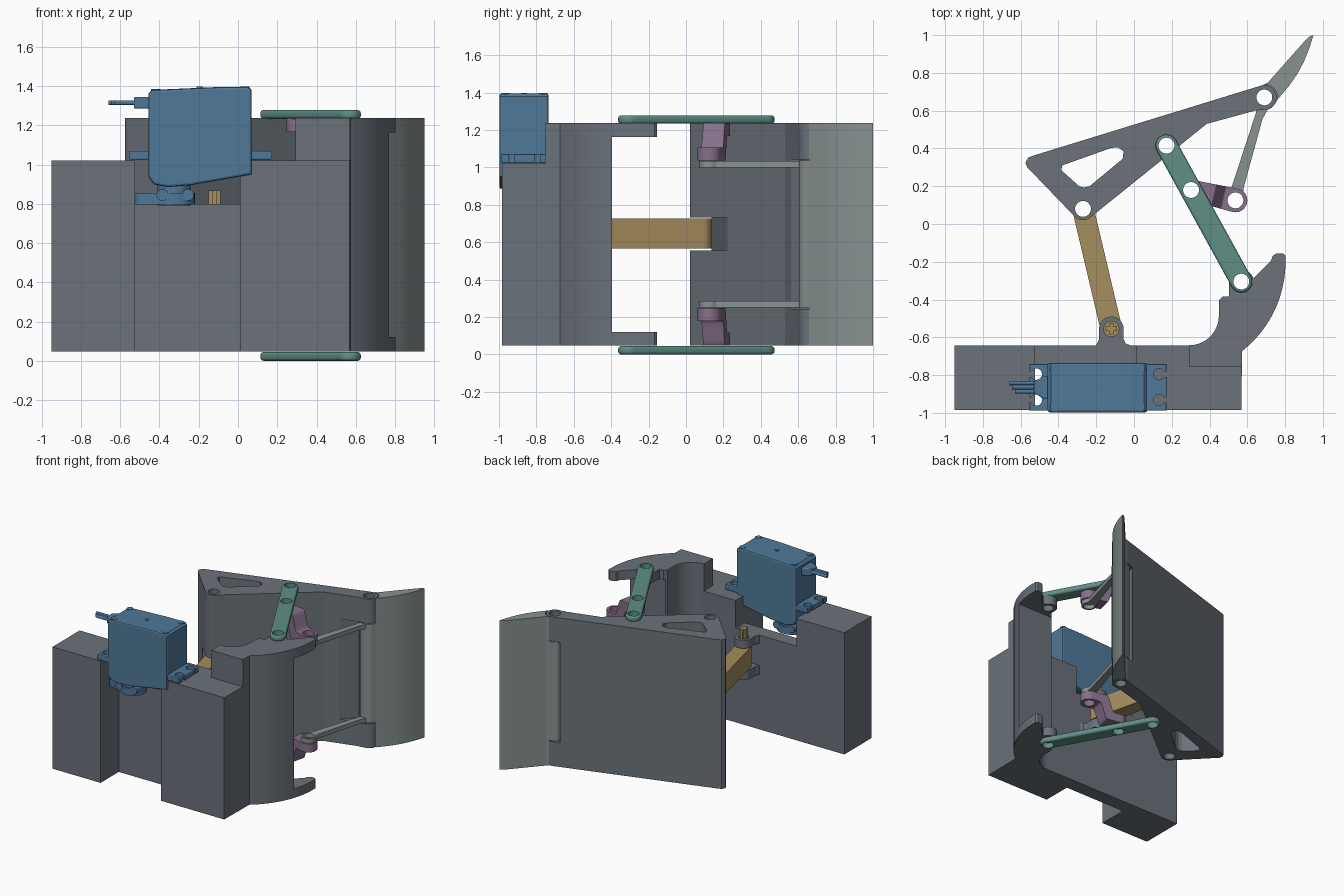
import bpy, bmesh
from math import cos, sin, radians, atan2, hypot
from mathutils import Matrix, Vector

if "Cube" in bpy.data.objects:
    bpy.data.objects.remove(bpy.data.objects["Cube"])

MID = 0.642            # mirror height for paired upper / lower parts
Z0, Z1 = 0.047, 1.237  # bottom and top of the full-height bodies
HINGE, CRANK, ROCK = (0.69, 0.67), (-0.27, 0.08), (-0.12, -0.555)
ELBOW, PIVOT, SHOULDER, MOUNT = (0.537, 0.125), (0.302, 0.18), (0.172, 0.415), (0.568, -0.305)


def arc(c, r, a0, a1, n=16):
    return [(c[0] + r * cos(radians(a0 + (a1 - a0) * i / n)),
             c[1] + r * sin(radians(a0 + (a1 - a0) * i / n))) for i in range(n + 1)]


def circle(c, r, n=32):
    return arc(c, r, 0, 360, n)[:-1]


def capsule(a, b, ra, rb):
    t = atan2(b[1] - a[1], b[0] - a[0]) * 57.29578
    return arc(b, rb, t - 90, t + 90) + arc(a, ra, t + 90, t + 270)


def prism(name, pts, lo, hi, axis='Z', bevel=0, segs=5):
    bm = bmesh.new()
    put = (lambda p, h: (p[0], p[1], h)) if axis == 'Z' else (lambda p, h: (p[0], h, p[1]))
    face = bm.faces.new([bm.verts.new(put(p, lo)) for p in pts])
    ext = bmesh.ops.extrude_face_region(bm, geom=[face], use_keep_orig=True)
    move = Vector((0, 0, hi - lo) if axis == 'Z' else (0, hi - lo, 0))
    for v in ext['geom']:
        if isinstance(v, bmesh.types.BMVert):
            v.co += move
    bmesh.ops.recalc_face_normals(bm, faces=bm.faces)
    if bevel:
        k = 2 if axis == 'Z' else 1
        rims = [e for e in bm.edges if abs(e.verts[0].co[k] - e.verts[1].co[k]) < 1e-6]
        bmesh.ops.bevel(bm, geom=rims, offset=bevel, segments=segs, profile=0.5, affect='EDGES')
    me = bpy.data.meshes.new(name)
    bm.to_mesh(me)
    bm.free()
    ob = bpy.data.objects.new(name, me)
    bpy.context.collection.objects.link(ob)
    return ob


def box(x0, x1, y0, y1, z0, z1, name="cutter", bevel=0):
    return prism(name, [(x0, y0), (x1, y0), (x1, y1), (x0, y1)], z0, z1, bevel=bevel)


def drill(c, r, z0=-1, z1=2):
    return prism("cutter", circle(c, r), z0, z1)


def boolean(ob, *tools, op='DIFFERENCE'):
    for t in tools:
        m = ob.modifiers.new("b", 'BOOLEAN')
        m.operation, m.solver, m.object = op, 'EXACT', t
        me = bpy.data.meshes.new_from_object(ob.evaluated_get(bpy.context.evaluated_depsgraph_get()))
        ob.modifiers.clear()
        ob.data = me
        bpy.data.objects.remove(t)
    return ob


def flipped(ob, name):
    me = ob.data.copy()
    me.transform(Matrix.Translation((0, 0, 2 * MID)) @ Matrix.Diagonal((1, 1, -1, 1)))
    me.flip_normals()
    new = bpy.data.objects.new(name, me)
    bpy.context.collection.objects.link(new)
    return new


def material(name, *rgb):
    m = bpy.data.materials.new(name)
    m.diffuse_color = (*rgb, 1)
    m.use_nodes = True
    m.node_tree.nodes["Principled BSDF"].inputs["Base Color"].default_value = m.diffuse_color
    return m


def paint(mat, *obs):
    for o in obs:
        o.data.materials.clear()
        o.data.materials.append(mat)


slate = material("slate_grey", 0.145, 0.168, 0.195)
teal = material("teal", 0.115, 0.275, 0.24)
blue = material("blue", 0.08, 0.19, 0.32)
tan = material("tan", 0.38, 0.27, 0.11)
purple = material("purple", 0.24, 0.16, 0.26)
pale = material("pale_grey", 0.25, 0.285, 0.285)

# Base: block with front groove, riser and curved wall ending in two mounting plates
base = prism("base", [(-0.95, -0.985), (-0.525, -0.985), (-0.525, -0.755), (0.01, -0.755),
                      (0.01, -0.985), (0.568, -0.985)]
             + arc((0.2, -0.2), 0.602, -51.8, 3, 24)
             + [(0.79, -0.155), (0.757, -0.155), (0.735, -0.167), (0.725, -0.195), (0.635, -0.285)]
             + arc(MOUNT, 0.065, 20, 180) + [(0.503, -0.385), (0.47, -0.385), (0.449, -0.405)]
             + arc((0.292, -0.485), 0.157, 0, -90) + [(-0.95, -0.642)], Z0, Z1)
boolean(base, box(-2, 0.292, -2, 0, 1.02, 2), box(-2, 2, -2, -0.755, 1.02, 2),
        box(-0.525, 0.01, -2, 0, 0.8, 1.5), box(0.3, 1, -0.395, 0, 0.12, 1.162), drill(MOUNT, 0.042))
# Pivot lugs on the back of the base
lug = [(-0.2, -0.66), (-0.02, -0.66), (-0.02, -0.642), (-0.045, -0.632), (-0.055, -0.61)] \
    + arc(ROCK, 0.065, 0, 180) + [(-0.185, -0.61), (-0.195, -0.632), (-0.2, -0.642)]
lugs = [boolean(prism(n, lug, a, b), drill(ROCK, 0.04))
        for n, a, b in (("upper_lug", 0.735, 0.8), ("lower_lug", 0.485, 0.557))]

# Main panel with triangular opening, rod slot and slanted hinge clearance
panel = prism("main_panel", arc(CRANK, 0.06, -134, -51) + [(0.385, 0.53), (0.64, 0.6)]
              + arc(HINGE, 0.065, -80, 106) + [(-0.53, 0.363), (-0.56, 0.352), (-0.575, 0.325), (-0.565, 0.3)],
              Z0, Z1)
boolean(panel,
        prism("cutter", [(-0.38, 0.31), (-0.385, 0.285), (-0.29, 0.2), (-0.265, 0.193), (-0.235, 0.2),
                         (-0.06, 0.345), (-0.055, 0.385), (-0.085, 0.405), (-0.12, 0.403)], -1, 2),
        prism("cutter", [(-0.47, 0.124), (-0.47, -0.1), (0.1, -0.1), (0.1, 0.242)], 0.555, 0.732),
        drill(HINGE, 0.088, 0.24, 1.042),
        prism("cutter", [(0.47, 0.53), (0.75, 0.5), (0.75, 0.65), (0.605, 0.67)], 0.24, 1.042),
        drill(CRANK, 0.042), drill(HINGE, 0.042), drill(SHOULDER, 0.042))
paint(slate, base, panel, *lugs)

# Finger: curved blade, knuckle and two thin levers
finger = prism("finger", arc(HINGE, 0.066, 140, 340, 24)
               + [(0.765, 0.665), (0.82, 0.73), (0.865, 0.795), (0.9, 0.86), (0.928, 0.93), (0.95, 1.0),
                  (0.93, 0.993), (0.905, 0.97), (0.71, 0.75)], Z0, Z1)
boolean(finger, drill(HINGE, 0.07, 1.037, 2), drill(HINGE, 0.07, -1, 0.247))
lever = prism("lever", arc(ELBOW, 0.055, 150, 400) + [(0.58, 0.19), (0.68, 0.555), (0.71, 0.61), (0.74, 0.66),
                                                     (0.66, 0.64), (0.643, 0.58), (0.515, 0.19)], 1.0, 1.034)
boolean(finger, flipped(lever, "low"), lever, op='UNION')
boolean(finger, drill(HINGE, 0.042), drill(ELBOW, 0.042))
paint(pale, finger)

# Side links, top and bottom
link = prism("upper_link", capsule(SHOULDER, MOUNT, 0.058, 0.058), 1.24, 1.284, bevel=0.016)
boolean(link, *[drill(p, 0.042) for p in (SHOULDER, PIVOT, MOUNT)])
paint(teal, link, flipped(link, "lower_link"))
link.data.transform(Matrix.Translation((0, 0, -0.007)))

# Stepped arms between side links and finger levers
dx, dy = ELBOW[0] - PIVOT[0], ELBOW[1] - PIVOT[1]
steps = [i / 16 for i in range(17)]
ease = lambda t: t * t * (3 - 2 * t)
arm = prism("upper_stepped_arm",
            [(-0.08, 1.237)] + [(0.12 + 0.06 * t, 1.237 - 0.132 * ease(t)) for t in steps]
            + [(hypot(dx, dy) + 0.08, 1.105), (hypot(dx, dy) + 0.08, 1.037)]
            + [(0.12 - 0.06 * t, 1.037 + 0.13 * ease(t)) for t in steps] + [(-0.08, 1.167)],
            -0.1, 0.1, axis='Y')
arm.data.transform(Matrix.Translation((*PIVOT, 0)) @ Matrix.Rotation(atan2(dy, dx), 4, 'Z'))
boolean(arm, prism("cutter", capsule(PIVOT, ELBOW, 0.054, 0.063), 0.5, 2), op='INTERSECT')
boolean(arm, drill(PIVOT, 0.042), drill(ELBOW, 0.042))
paint(purple, arm, flipped(arm, "lower_stepped_arm"))

# Push rod with cross-shaped drive pin
rod = boolean(prism("push_rod", capsule(CRANK, ROCK, 0.057, 0.057), 0.566, 0.727), drill(CRANK, 0.042))
w, t = 0.03, 0.012
pin = prism("drive_pin", [(ROCK[0] + x, ROCK[1] + y) for x, y in
                          [(w, -t), (w, t), (t, t), (t, w), (-t, w), (-t, t), (-w, t), (-w, -t),
                           (-t, -t), (-t, -w), (t, -w), (t, -t)]], 0.5, 0.868)
paint(tan, rod, pin)

# Motor body, ears, horn and cable
SX, SY = -0.192, -0.865
body = prism("motor_body", [(-0.457, 0.94), (-0.43, 0.9), (-0.36, 0.885), (-0.24, 0.895), (0.07, 0.95),
                            (0.07, 1.38), (0.053, 1.395), (-0.1, 1.395), (-0.44, 1.38), (-0.457, 1.36)],
             -0.998, -0.735, axis='Y', bevel=0.012, segs=2)
ears = box(-0.553, 0.172, -0.988, -0.742, 1.026, 1.07, "motor_ears", 0.006)
for s in (-1, 1):
    for y in (-0.795, -0.932):
        x = SX + s * 0.325
        boolean(ears, drill((x, y), 0.03), box(min(x, x + s * 0.1), max(x, x + s * 0.1), y - 0.014, y + 0.014, 0.9, 1.2))
motor = [body, ears, prism("motor_top_dot", circle((-0.197, SY), 0.015, 16), 1.37, 1.397)]
for x, top in ((-0.42, 1.385), (0.035, 1.398)):
    for y in (-0.765, -0.965):
        motor.append(prism("motor_screw", circle((x, y), 0.024, 20), 1.35, top))
motor.append(prism("motor_hub", circle((-0.325, SY), 0.085), 0.79, 0.91))
motor.append(boolean(prism("motor_horn", capsule((-0.32, SY), (-0.49, SY), 0.1, 0.034), 0.797, 0.855),
                     drill((-0.49, SY), 0.012)))
for x in (-0.385, -0.255):
    motor.append(prism("horn_screw", circle((x, 0.845), 0.03, 20), SY - 0.09, SY + 0.09, axis='Y'))
motor.append(prism("cable_grommet", [(-0.45, -0.925), (-0.45, -0.805), (-0.475, -0.805), (-0.53, -0.835),
                                     (-0.53, -0.895), (-0.475, -0.925)], 1.285, 1.345, bevel=0.008))
for i in range(3):
    y = -0.842 - 0.022 * i
    wire = prism("cable_wire", circle((0, 0), 0.012, 12), 0, 0.14 - 0.015 * i)
    wire.data.transform(Matrix.Translation((-0.52, y, 1.315)) @ Matrix.Rotation(radians(-90), 4, 'Y'))
    motor.append(wire)
paint(blue, *motor)

# Smooth the curved walls, keep hard edges and flat large faces
for ob in bpy.context.scene.objects:
    ob.select_set(True)
    bpy.context.view_layer.objects.active = ob
bpy.ops.object.shade_smooth_by_angle(angle=radians(20))
for ob in bpy.context.scene.objects:
    ob.modifiers.new("flat_faces", 'WEIGHTED_NORMAL').keep_sharp = True
